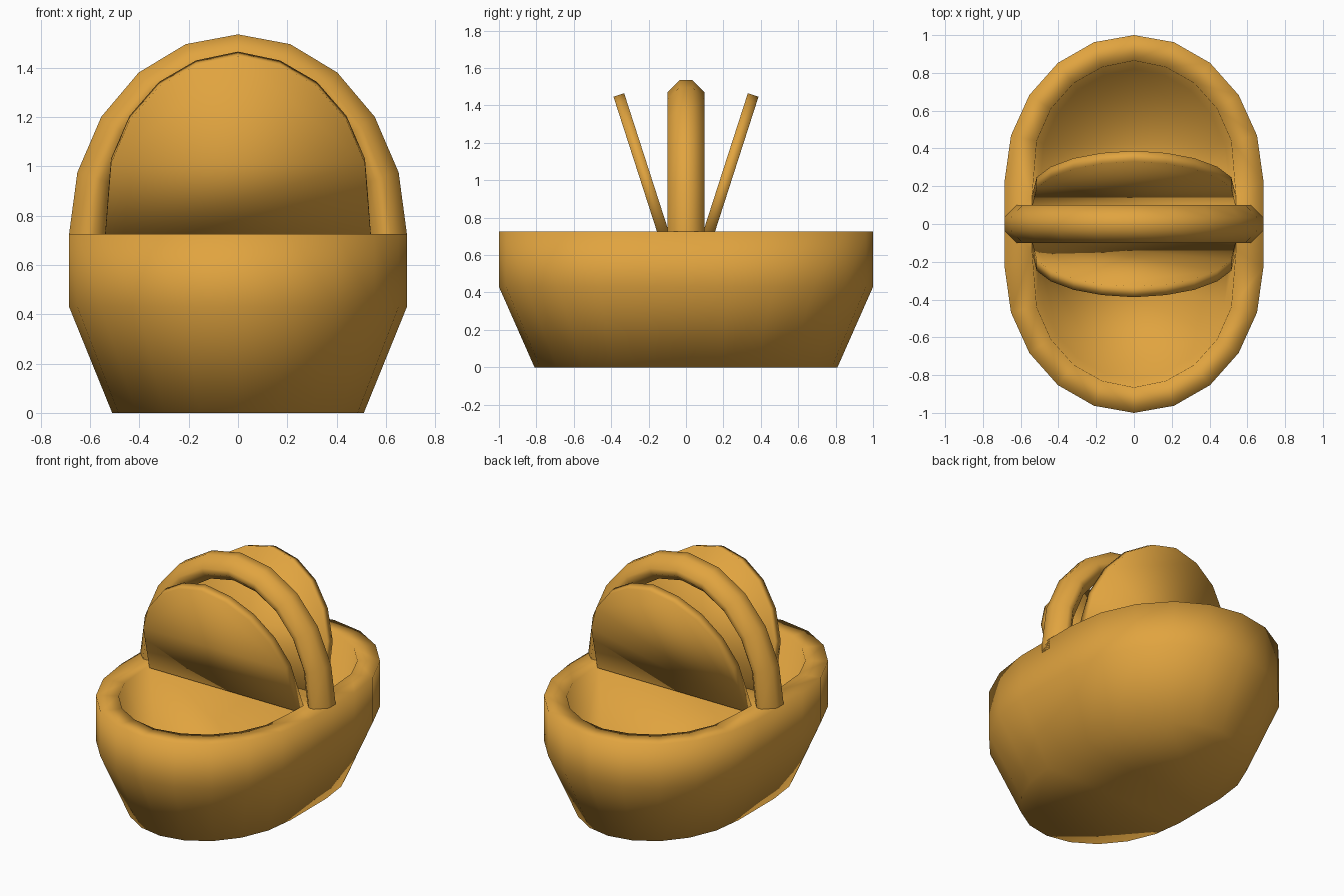
import bpy, bmesh
from math import sin, cos, pi
from mathutils import Vector

if "Cube" in bpy.data.objects:
    bpy.data.objects.remove(bpy.data.objects["Cube"])

mat = bpy.data.materials.new("wicker_tan")
mat.diffuse_color = (0.75, 0.37, 0.05, 1)
mat.use_nodes = True
mat.node_tree.nodes["Principled BSDF"].inputs["Base Color"].default_value = mat.diffuse_color


def finish(bm, name):
    bmesh.ops.remove_doubles(bm, verts=bm.verts, dist=0.0005)
    bmesh.ops.recalc_face_normals(bm, faces=bm.faces)
    me = bpy.data.meshes.new(name)
    bm.to_mesh(me)
    bm.free()
    me.materials.append(mat)
    for p in me.polygons:
        p.use_smooth = True
    ob = bpy.data.objects.new(name, me)
    bpy.context.collection.objects.link(ob)
    return ob


def bridge(bm, a, b, closed=False):
    n = len(a)
    for i in range(n if closed else n - 1):
        j = (i + 1) % n
        bm.faces.new((a[i], a[j], b[j], b[i]))


def both_sides(right):
    # right half of an outline, ending on the centre line, mirrored to the left
    return right + [(-x, y) for x, y in reversed(right[:-1])]


# Half outlines of the rim and of the pocket opening
outer = [(0.685 * cos(k * pi / 10), 0.23 + 0.77 * sin(k * pi / 10)) for k in range(11)]
inner = both_sides([(0.54, 0.14), (0.515, 0.44), (0.44, 0.61),
                    (0.32, 0.745), (0.17, 0.83), (0, 0.865)])

# Basket body: flared wall, flat rim, one pocket per half
bm = bmesh.new()


def loop(pts, z):
    return [bm.verts.new((x, y, z)) for x, y in pts]


edge = [(0.685, 0)] + outer + [(-0.685, 0)]
base = loop([(x * 0.745, y * 0.81) for x, y in edge], 0)
waist = loop(edge, 0.43)
rim = loop(edge, 0.725)
mouth = loop(inner, 0.725)
floor = loop([(x * 0.93, 0.14 + (y - 0.14) * 0.94) for x, y in inner], 0.2)
bridge(bm, base, waist)
bridge(bm, waist, rim)
bridge(bm, rim[1:-1], mouth)
bridge(bm, mouth, floor, True)
bm.faces.new(floor)
bm.faces.new(base)
bm.faces.new((rim[0], rim[1], mouth[0]))
bm.faces.new((rim[-1], rim[-2], mouth[-1]))
bm.faces.new((rim[0], mouth[0], mouth[-1], rim[-1]))
dup = bmesh.ops.duplicate(bm, geom=bm.verts[:] + bm.edges[:] + bm.faces[:])
for v in dup["geom"]:
    if isinstance(v, bmesh.types.BMVert):
        v.co.y *= -1
finish(bm, "basket_body")

# Arched carrying handle with a chamfered section swept over the top
section = [(0, -0.035), (0, 0.035), (0.065, 0.1), (0.1, 0.1),
           (0.15, 0.045), (0.15, -0.045), (0.1, -0.1), (0.065, -0.1)]
bm = bmesh.new()
rings = []
for k in range(-1, 12):
    a = min(max(k, 0), 10) * pi / 10
    z0 = 0.725 if 0 <= k <= 10 else 0.66
    rings.append([bm.verts.new(((0.685 - d) * cos(a), y, z0 + (0.81 - d) * sin(a)))
                  for d, y in section])
for a, b in zip(rings, rings[1:]):
    bridge(bm, a, b, True)
bm.faces.new(rings[0])
bm.faces.new(rings[-1])
finish(bm, "handle")

# Two open lids leaning out from the centre strip
up = Vector((0, 0.307, 0.952))
inward = Vector((0, -0.952, 0.307)) * 0.06
for name, side in (("back_lid", 1), ("front_lid", -1)):
    bm = bmesh.new()
    faces = []
    for off in (Vector(), inward):
        ring = []
        for x, y in inner:
            t = (y - 0.14) * 1.073 - 0.02
            p = Vector((x, 0.155, 0.725)) + up * t + off
            ring.append(bm.verts.new((p.x, p.y * side, p.z)))
        bm.faces.new(ring)
        faces.append(ring)
    bridge(bm, faces[0], faces[1], True)
    finish(bm, name)
